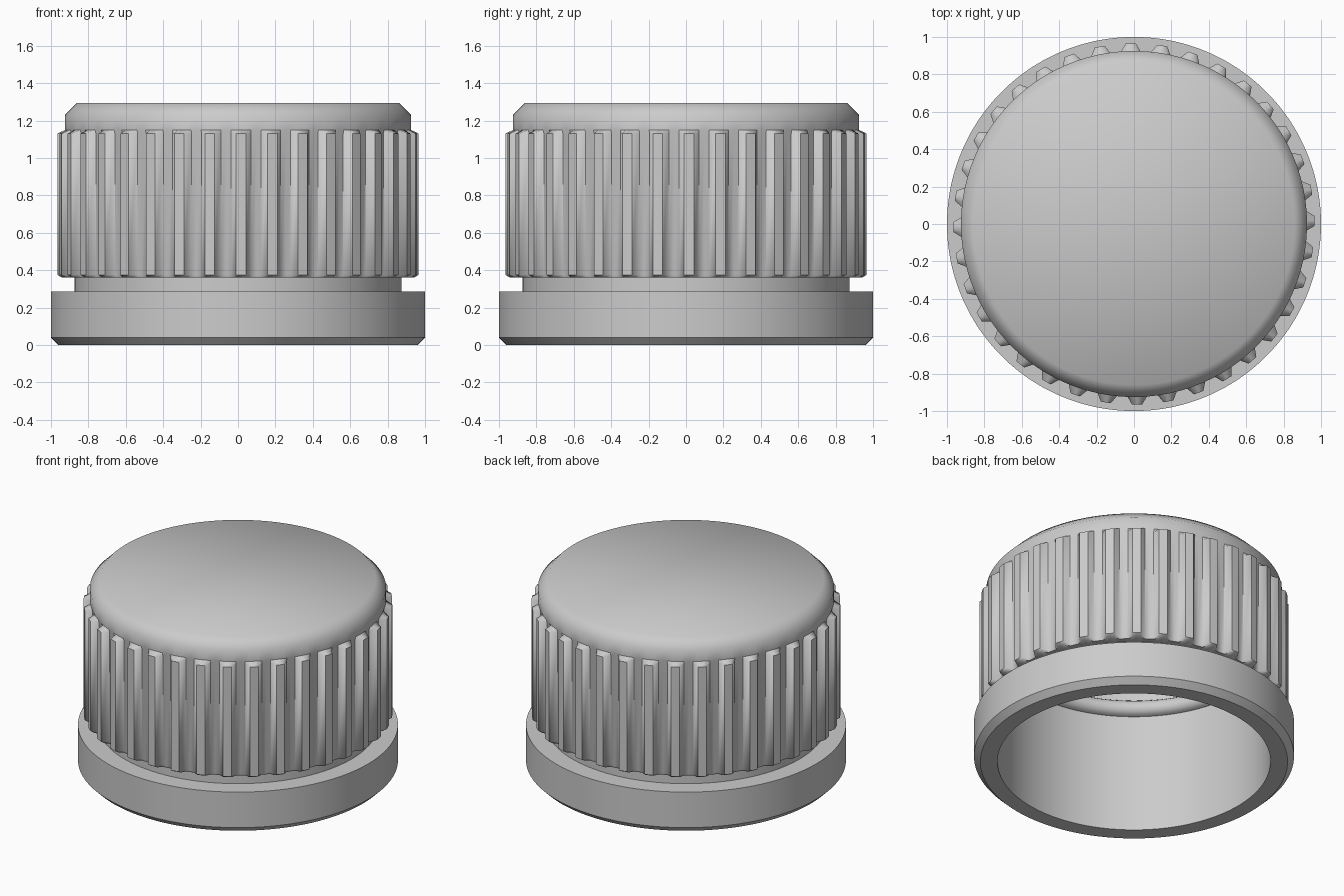
import bpy, bmesh
from math import radians, sin, cos, pi

if "Cube" in bpy.data.objects:
    bpy.data.objects.remove(bpy.data.objects["Cube"])

RIBS = 36
STEP = 2 * pi / RIBS
PHASE = radians(1)
# angles inside one rib pitch, with rib height fraction at each
PITCH = [(-5, 0), (-3.3, 0), (-1.6, 1), (0, 1), (1.6, 1), (3.3, 0)]
ANGLES = [(PHASE + i * STEP + radians(a), h) for i in range(RIBS) for a, h in PITCH]


def lathe(name, profile, closed=False, cap_start=False, cap_end=False, smooth=30):
    """Revolve (radius, z, rib height) points around z."""
    bm = bmesh.new()
    rings = [[bm.verts.new(((r + k * h) * cos(a), (r + k * h) * sin(a), z))
              for a, h in ANGLES] for r, z, k in profile]
    n = len(ANGLES)
    pairs = list(zip(rings, rings[1:]))
    if closed:
        pairs.append((rings[-1], rings[0]))
    for lo, hi in pairs:
        for i in range(n):
            j = (i + 1) % n
            bm.faces.new((lo[i], lo[j], hi[j], hi[i]))
    if cap_start:
        bm.faces.new(list(reversed(rings[0])))
    if cap_end:
        bm.faces.new(rings[-1])
    me = bpy.data.meshes.new(name)
    bm.to_mesh(me)
    bm.free()
    ob = bpy.data.objects.new(name, me)
    bpy.context.collection.objects.link(ob)
    bpy.ops.object.select_all(action='DESELECT')
    ob.select_set(True)
    bpy.context.view_layer.objects.active = ob
    bpy.ops.object.shade_smooth_by_angle(angle=radians(smooth))
    return ob


# ribbed cap: inner ceiling, inner wall, neck, ribbed wall, chamfered top
lathe("cap_shell", [
    (0.853, 1.2, 0), (0.853, 0.285, 0)][::1] + [
    (0.875, 0.285, 0), (0.875, 0.36, 0), (0.915, 0.36, 0.026),
    (0.92, 0.375, 0.046), (0.92, 1.13, 0.046), (0.925, 1.15, 0),
    (0.925, 1.23, 0), (0.86, 1.295, 0)],
    cap_start=True, cap_end=True, smooth=50)

# tamper ring at the foot, open where it joins the neck
lathe("tamper_ring", [
    (0.853, 0.285, 0), (0.853, 0, 0), (0.96, 0, 0), (1.0, 0.04, 0),
    (1.0, 0.285, 0), (0.875, 0.285, 0)])

# rounded sealing bead on the inner wall
bead = [(0.853 - 0.054 * sin(pi * i / 8), 0.87 + 0.054 * cos(pi * i / 8), 0)
        for i in range(9)]
lathe("seal_bead", bead, smooth=40)
